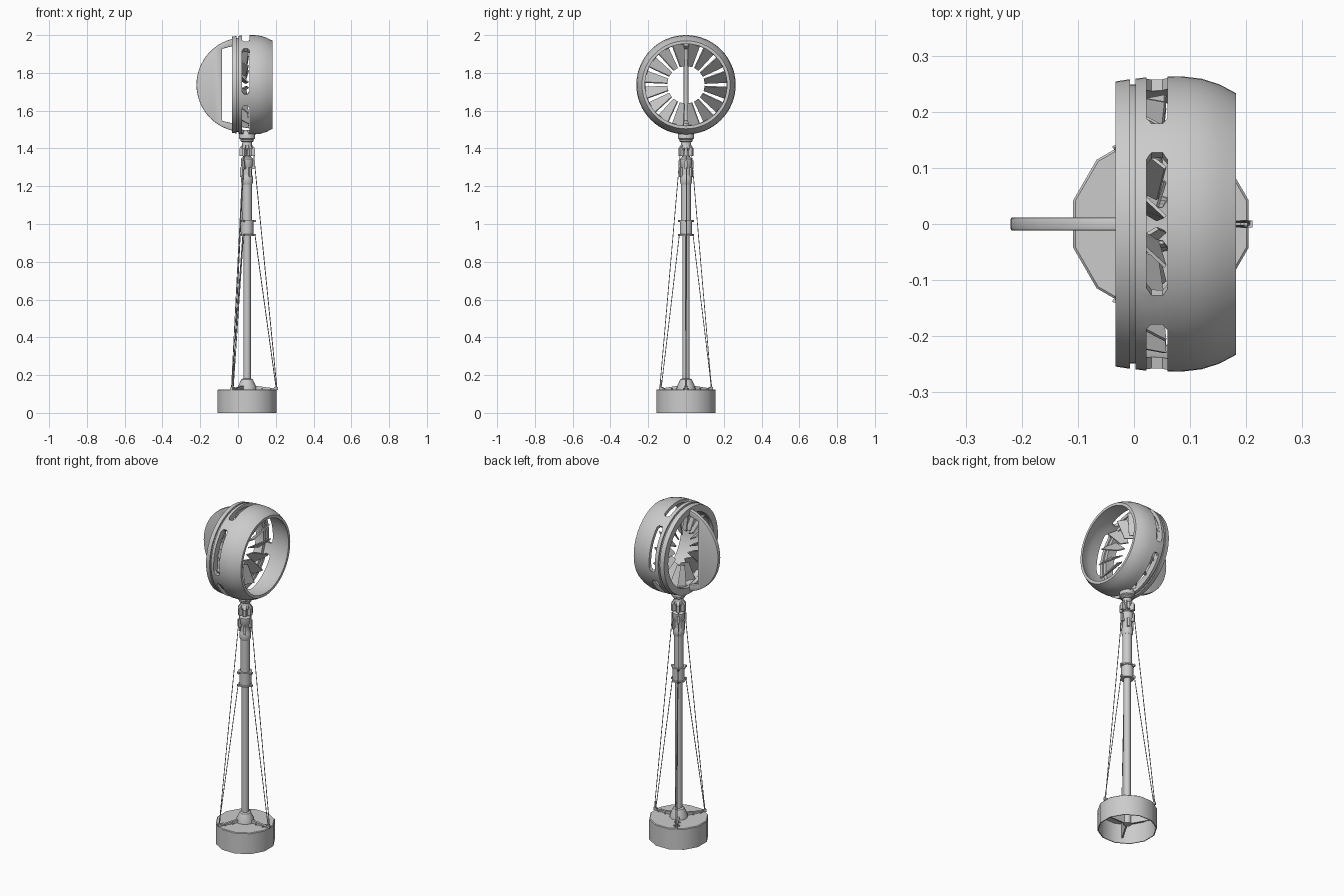
import bpy, bmesh
from math import sin, cos, pi, radians, sqrt
from mathutils import Vector

if "Cube" in bpy.data.objects:
    bpy.data.objects.remove(bpy.data.objects["Cube"])

CX = 0.048          # mast axis
RZ = 1.737          # rotor axis height


def finish(name, bm, smooth=True):
    bmesh.ops.recalc_face_normals(bm, faces=bm.faces)
    me = bpy.data.meshes.new(name)
    bm.to_mesh(me)
    bm.free()
    ob = bpy.data.objects.new(name, me)
    bpy.context.collection.objects.link(ob)
    bpy.ops.object.select_all(action='DESELECT')
    ob.select_set(True)
    bpy.context.view_layer.objects.active = ob
    if smooth:
        bpy.ops.object.shade_smooth_by_angle(angle=radians(35))
    return ob


def apply(ob, kind, **kw):
    m = ob.modifiers.new(kind.title(), kind)
    for k, v in kw.items():
        setattr(m, k, v)
    bpy.context.view_layer.objects.active = ob
    bpy.ops.object.modifier_apply(modifier=m.name)


def lathe(name, prof, axis='Z', n=16, phase=0.0):
    """Closed profile of (radius, position along axis); radius 0 is allowed."""
    bm = bmesh.new()
    rings = []
    for i in range(n):
        a = 2 * pi * i / n + phase
        rings.append([bm.verts.new((CX + r * cos(a), r * sin(a), h) if axis == 'Z'
                                   else (h, r * cos(a), RZ + r * sin(a))) for r, h in prof])
    k = len(prof)
    for i in range(n):
        p, q = rings[i], rings[(i + 1) % n]
        for j in range(k):
            bm.faces.new((p[j], p[(j + 1) % k], q[(j + 1) % k], q[j]))
    bmesh.ops.remove_doubles(bm, verts=bm.verts, dist=1e-5)
    return finish(name, bm)


def solid(*prof):
    return [(0, prof[0][1]), *prof, (0, prof[-1][1])]


def hexa(bm, pts):
    """Box from 8 points: bottom loop then top loop."""
    v = [bm.verts.new(p) for p in pts]
    for f in ((0, 1, 2, 3), (7, 6, 5, 4), (0, 4, 5, 1), (1, 5, 6, 2), (2, 6, 7, 3), (3, 7, 4, 0)):
        bm.faces.new([v[i] for i in f])


def polar(r, t, z, a):
    """Point at radius r, sideways offset t, height z, in direction a from the mast."""
    return Vector((CX + r * cos(a) - t * sin(a), r * sin(a) + t * cos(a), z))


def radial_boxes(name, r0, r1, w, z0, z1, n=3, z1_out=None, phase=0.0):
    bm = bmesh.new()
    zo = z1 if z1_out is None else z1_out
    for i in range(n):
        a = 2 * pi * i / n + phase
        hexa(bm, [polar(r, t, z, a) for top in (0, 1) for r, t, z in (
            (r0, -w, z1 if top else z0), (r1, -w, zo if top else z0),
            (r1, w, zo if top else z0), (r0, w, z1 if top else z0))])
    return finish(name, bm, False)


def rods(name, pairs, rad, n=6):
    bm = bmesh.new()
    for p, q in pairs:
        d = q - p
        mat = d.to_track_quat('Z', 'Y').to_matrix().to_4x4()
        mat.translation = (p + q) / 2
        bmesh.ops.create_cone(bm, cap_ends=True, segments=n, radius1=rad, radius2=rad,
                              depth=d.length, matrix=mat)
    return finish(name, bm)


# Base drum, open underneath, with ribs
lathe("base_drum", [(0, 0.125), (0.158, 0.125), (0.162, 0.121), (0.162, 0),
                    (0.157, 0), (0.157, 0.118), (0, 0.118)], n=12, phase=pi / 12)
radial_boxes("base_inner_ribs", 0.015, 0.153, 0.004, 0.03, 0.12)
radial_boxes("base_top_ribs", 0.03, 0.153, 0.007, 0.12, 0.145, z1_out=0.129)
lathe("base_socket", solid((0.023, 0.03), (0.023, 0.12), (0.05, 0.122), (0.048, 0.14),
                           (0.03, 0.178), (0.022, 0.182)))
radial_boxes("cable_anchors", 0.142, 0.163, 0.006, 0.122, 0.138)
rods("base_bolts", [(polar(r, t, 0.122, 2 * pi * i / 3), polar(r, t, 0.132, 2 * pi * i / 3))
                    for i in range(3) for r in (0.08, 0.125) for t in (-0.013, 0.013)], 0.004)

# Mast with clamp collar
lathe("lower_mast", solid((0.0195, 0.15), (0.0195, 0.96)))
lathe("upper_mast", solid((0.026, 0.98), (0.026, 1.31)))
lathe("mast_collar", solid((0.037, 0.937), (0.037, 0.945), (0.033, 0.947), (0.033, 1.012),
                           (0.037, 1.014), (0.037, 1.022)))
radial_boxes("collar_lugs_lower", 0.028, 0.046, 0.006, 0.936, 0.948)
radial_boxes("collar_lugs_upper", 0.028, 0.046, 0.006, 1.01, 1.022)

# Mast head: stacked clamps, brackets and yaw bearing
lathe("head_sleeve", solid((0.027, 1.21), (0.031, 1.22), (0.031, 1.25), (0.026, 1.26),
                           (0.026, 1.30), (0.033, 1.31), (0.033, 1.345), (0.022, 1.355),
                           (0.022, 1.39), (0.03, 1.40), (0.024, 1.44)))
radial_boxes("head_brackets_lower", 0.02, 0.038, 0.006, 1.25, 1.30, phase=pi / 3)
radial_boxes("head_brackets_mid", 0.02, 0.043, 0.007, 1.29, 1.335)
radial_boxes("head_brackets_upper", 0.018, 0.041, 0.008, 1.36, 1.43, n=6, z1_out=1.40)
lathe("yaw_bearing", solid((0.03, 1.435), (0.035, 1.44), (0.035, 1.448), (0.043, 1.453),
                           (0.043, 1.472), (0.036, 1.488)))

# Guy cables
dirs = [2 * pi * i / 3 for i in range(3)]
rods("long_cables", [(polar(0.158, 0.004, 0.13, a), polar(0.034, 0.002, 1.38, a)) for a in dirs], 0.0022)
rods("short_cables", [(polar(0.154, -0.004, 0.13, a), polar(0.042, -0.002, 0.942, a)) for a in dirs], 0.0022)
rods("turnbuckles", [(polar(0.156, 0, 0.13, a), polar(0.151, 0, 0.175, a)) for a in dirs], 0.004)

# Rotor shroud with five vent slots
shroud = lathe("shroud", [(0.259, 0.003), (0.2625, 0.03), (0.263, 0.06), (0.2625, 0.09), (0.259, 0.12),
                          (0.249, 0.152), (0.233, 0.182), (0.217, 0.182), (0.231, 0.15),
                          (0.24, 0.115), (0.243, 0.06), (0.24, 0.003)], 'X', 64)
bm = bmesh.new()
for i in range(5):
    mid = 90 + 72 * i
    stations = [(-29, .031, .051), (-26, .022, .06), (-13, .022, .06), (0, .022, .06),
                (13, .022, .06), (26, .022, .06), (29, .031, .051)]
    loops = []
    for da, x0, x1 in stations:
        a = radians(mid + da)
        loops.append([bm.verts.new((x, r * cos(a), RZ + r * sin(a)))
                      for x, r in ((x0, .22), (x1, .22), (x1, .30), (x0, .30))])
    for p, q in zip(loops, loops[1:]):
        for j in range(4):
            bm.faces.new((p[j], p[(j + 1) % 4], q[(j + 1) % 4], q[j]))
    bm.faces.new(loops[0])
    bm.faces.new(loops[-1])
cutter = finish("slot_cutter", bm, False)
cutter.hide_render = True
apply(shroud, 'BOOLEAN', object=cutter, operation='DIFFERENCE', solver='EXACT')
bpy.data.objects.remove(cutter)

# Rear ring, with a groove between it and the shroud
lathe("rear_ring", [(0.254, -0.033), (0.258, -0.007), (0.249, -0.007), (0.249, 0.006),
                    (0.236, 0.006), (0.217, -0.006), (0.215, -0.033)], 'X', 64)
lathe("rotor_rim", [(0.236, -0.012), (0.236, 0.018), (0.215, 0.018), (0.215, -0.012)], 'X', 64)

# Pitched blades around an open centre
bm = bmesh.new()
N = 16
for i in range(N):
    a = 2 * pi * (i + 0.5) / N
    rad, tan = Vector((0, cos(a), sin(a))), Vector((0, -sin(a), cos(a)))
    pts = []
    for th in (-0.003, 0.003):
        for r, half, s in ((.098, .012, -1), (.228, .032, -1), (.228, .032, 1), (.098, .012, 1)):
            depth = 0.034 if r > 0.2 else 0.02
            pts.append(Vector((0.022 + s * depth, 0, RZ)) + rad * r + tan * (s * half - th * 0.8)
                       + Vector((th * 0.6, 0, 0)))
    hexa(bm, pts)
finish("rotor_blades", bm, False)

# Tail fin: arc-shaped vane with a window behind the rotor
bm = bmesh.new()
end = 0.2425
outline = [(-0.028, 0.205), (-0.085, 0.19), (-0.085, -0.19), (-0.028, -0.205)]
for i in range(25):
    a = radians(-104 - 152 * i / 24)
    outline.append((0.03 + 0.25 * cos(a), 0.25 * sin(a)))
face = bm.faces.new([bm.verts.new((x, -0.012, RZ + z)) for x, z in outline])
ext = bmesh.ops.extrude_face_region(bm, geom=[face])
bmesh.ops.translate(bm, vec=(0, 0.024, 0), verts=[v for v in ext['geom'] if isinstance(v, bmesh.types.BMVert)])
fin = finish("tail_fin", bm, False)
apply(fin, 'BEVEL', width=0.004, segments=2, limit_method='ANGLE', angle_limit=radians(40))
bpy.ops.object.shade_smooth_by_angle(angle=radians(35))
